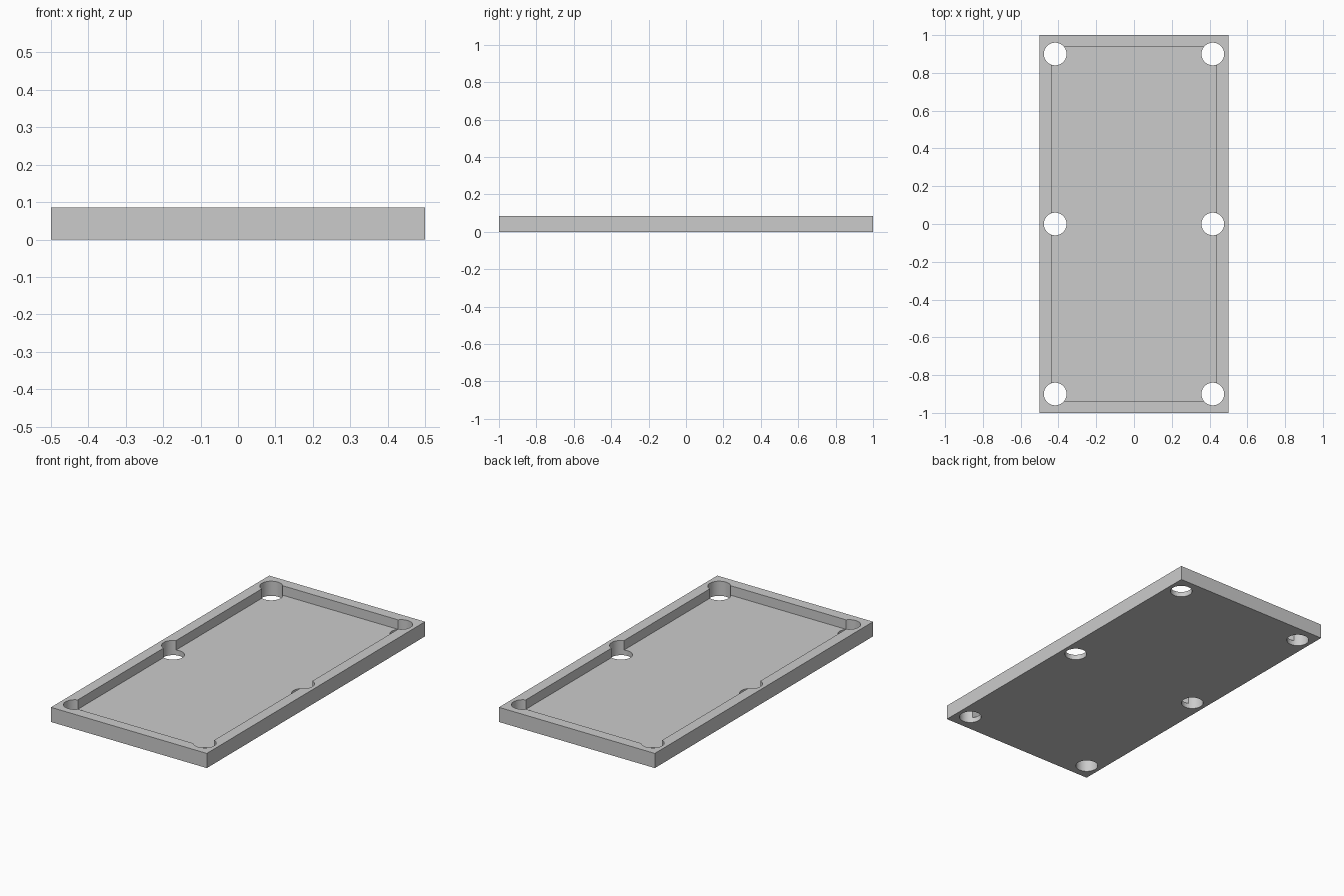
import bpy

if "Cube" in bpy.data.objects:
    bpy.data.objects.remove(bpy.data.objects["Cube"])

HEIGHT, FLOOR = 0.085, 0.03


def box(name, sx, sy, z0, z1):
    bpy.ops.mesh.primitive_cube_add(size=1, location=(0, 0, (z0 + z1) / 2))
    ob = bpy.context.object
    ob.name = name
    ob.scale = (sx, sy, z1 - z0)
    bpy.ops.object.transform_apply(location=True, rotation=False, scale=True)
    return ob


def cut(target, cutter):
    bpy.context.view_layer.objects.active = target
    mod = target.modifiers.new("cut", 'BOOLEAN')
    mod.operation = 'DIFFERENCE'
    mod.solver = 'EXACT'
    mod.object = cutter
    bpy.ops.object.modifier_apply(modifier=mod.name)
    bpy.data.objects.remove(cutter, do_unlink=True)


# Slab with a raised rim around the playing bed
table = box("table_bed", 1.0, 2.0, 0, HEIGHT)
cut(table, box("recess_cutter", 0.875, 1.875, FLOOR, HEIGHT + 0.1))

# Six round pockets through rim and bed
for x in (-0.417, 0.417):
    for y in (-0.9, 0, 0.9):
        bpy.ops.mesh.primitive_cylinder_add(vertices=48, radius=0.06, depth=0.5,
                                            location=(x, y, 0.05))
        cut(table, bpy.context.object)

# Smooth pocket walls, sharp edges kept
bpy.ops.object.select_all(action='DESELECT')
table.select_set(True)
bpy.context.view_layer.objects.active = table
bpy.ops.object.shade_smooth_by_angle()
